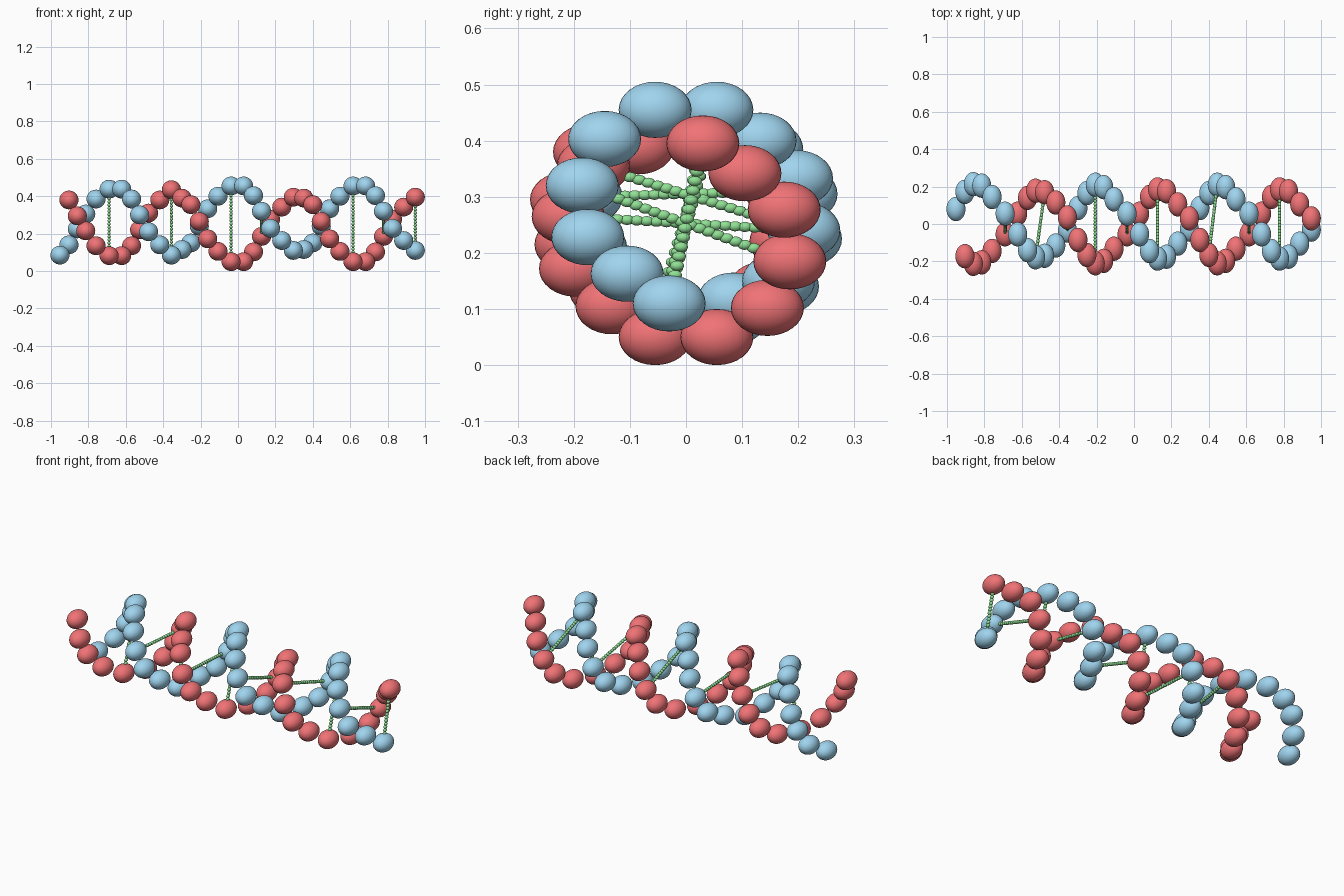
import bpy, bmesh
from mathutils import Matrix, Vector

if "Cube" in bpy.data.objects:
    bpy.data.objects.remove(bpy.data.objects["Cube"])

PITCH = 0.652  # length of one helix turn

# bead centres over one turn: x along the axis, then (y, z)
XS = [.352, .40, .445, .49, .545, .615, .682, .735, .778, .826, .886, .948]
FIRST = [(.08, .085), (.172, .14), (.213, .225), (.205, .305), (.144, .385), (.055, .438),
         (-.055, .438), (-.14, .385), (-.178, .30), (-.17, .21), (-.115, .14), (-.035, .085)]
LATER = [(.085, .115), (.165, .15), (.21, .24), (.197, .333), (.132, .40), (.055, .455),
         (-.055, .455), (-.145, .403), (-.185, .32), (-.175, .228), (-.105, .163), (-.03, .11)]


def material(name, color):
    m = bpy.data.materials.new(name)
    m.diffuse_color = (*color, 1)
    m.use_nodes = True
    m.node_tree.nodes["Principled BSDF"].inputs["Base Color"].default_value = m.diffuse_color
    return m


def beads(name, centres, radii, segs, rings, mat):
    """One smooth object holding an ellipsoid at every centre."""
    bm = bmesh.new()
    for c in centres:
        mtx = Matrix.Translation(c) @ Matrix.Diagonal((*radii, 1))
        bmesh.ops.create_uvsphere(bm, u_segments=segs, v_segments=rings, radius=1, matrix=mtx)
    for f in bm.faces:
        f.smooth = True
    me = bpy.data.meshes.new(name)
    bm.to_mesh(me)
    bm.free()
    me.materials.append(mat)
    ob = bpy.data.objects.new(name, me)
    bpy.context.collection.objects.link(ob)
    return ob


blue_mat = material("blue", (.35, .66, .86))
red_mat = material("red", (.87, .17, .18))
green_mat = material("green", (.28, .75, .30))

# two strands, the red one opposite the blue one across the axis
blue, red = [], []
for turn in range(3):
    table, mirror_z = (FIRST, .52) if turn == 0 else (LATER, .505)
    for x, (y, z) in zip(XS, table):
        px = x + (turn - 2) * PITCH
        blue.append(Vector((px, y, z)))
        red.append(Vector((px, -y, mirror_z - z)))

BEAD = (.051, .065, .05)
beads("blue_strand", blue, BEAD, 32, 16, blue_mat)
beads("red_strand", red[1:], BEAD, 32, 16, red_mat)

# rungs of tiny beads: (blue bead index, red bead index)
RUNGS = [(5, 5), (8, 9), (11, 11), (14, 14), (17, 17), (20, 20),
         (26, 25), (29, 29), (32, 32), (35, 35)]
for n, (i, j) in enumerate(RUNGS):
    a, b = blue[i], red[j]
    count = round((b - a).length / .0175)
    pts = [a.lerp(b, k / count) for k in range(count + 1)]
    beads(f"rung_{n + 1}", pts, (.009, .0125, .009), 14, 8, green_mat)
